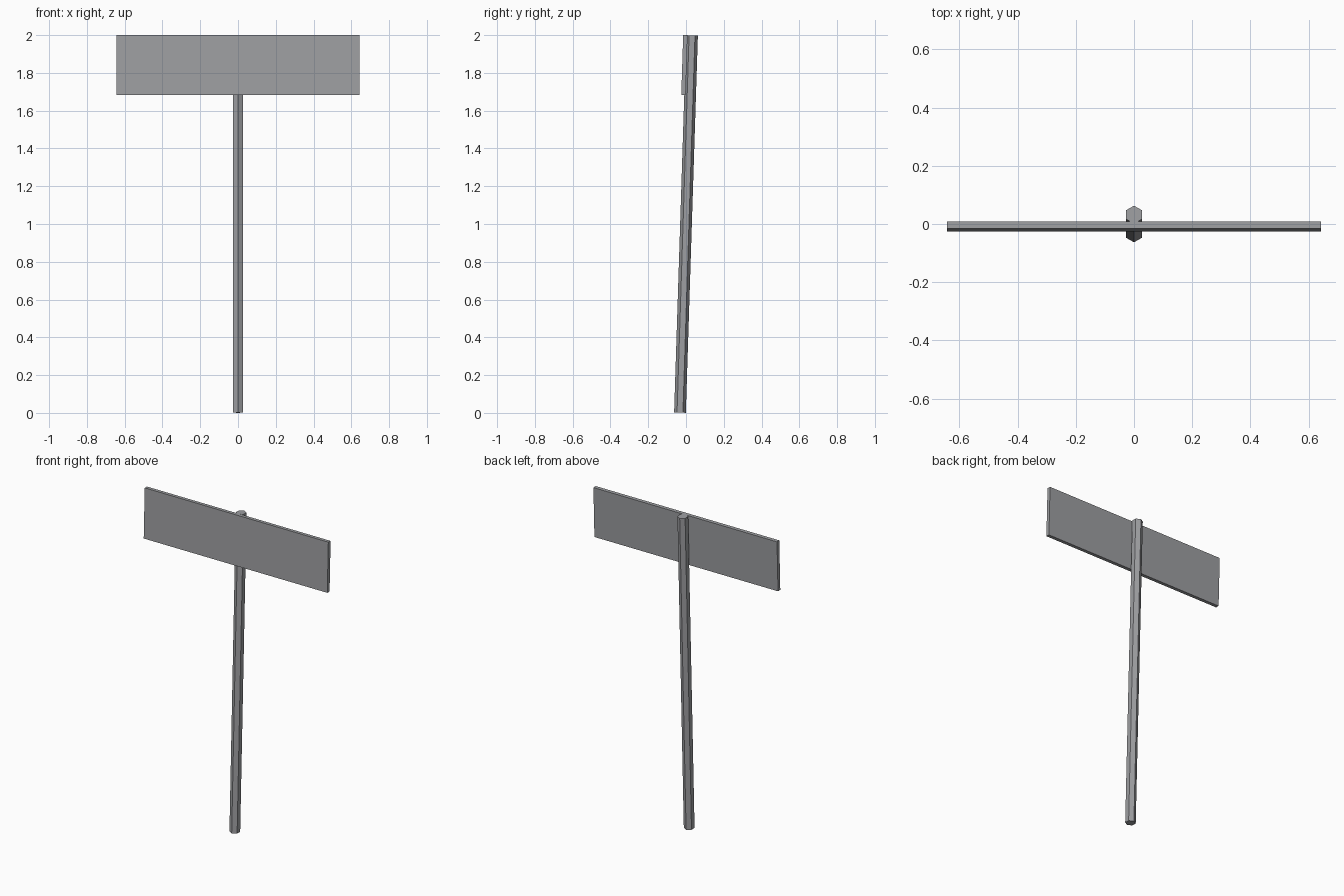
import bpy
import math
from mathutils import Matrix, Vector

cube = bpy.data.objects.get("Cube")
if cube:
    bpy.data.objects.remove(cube, do_unlink=True)

# One plain grey metal for the whole sign
metal = bpy.data.materials.new("grey_metal")
metal.use_nodes = True
grey = (0.34, 0.345, 0.36, 1)
metal.diffuse_color = grey
metal.node_tree.nodes["Principled BSDF"].inputs["Base Color"].default_value = grey

lean = Matrix.Rotation(math.radians(-1.83), 4, 'X')
centre = Matrix.Translation((0, 0, 1))


def finish(name, transform):
    """Name the active part, bake its placement and colour it."""
    part = bpy.context.object
    part.name = name
    part.data.name = name
    part.data.transform(transform)
    part.location = (0, 0, 0)
    part.data.materials.append(metal)


# Six-sided post, corners to the front and back, leaning slightly backwards
bpy.ops.mesh.primitive_cylinder_add(vertices=6, radius=0.031, depth=1.998)
finish("post", centre @ lean)

# Thin board fixed to the front of the post
bpy.ops.mesh.primitive_cube_add(size=1)
board_size = Matrix.Diagonal(Vector((1.286, 0.023, 0.317, 1)))
board_place = Matrix.Translation((0, -0.0085, 1.841))
finish("sign_board", board_place @ lean @ board_size)
